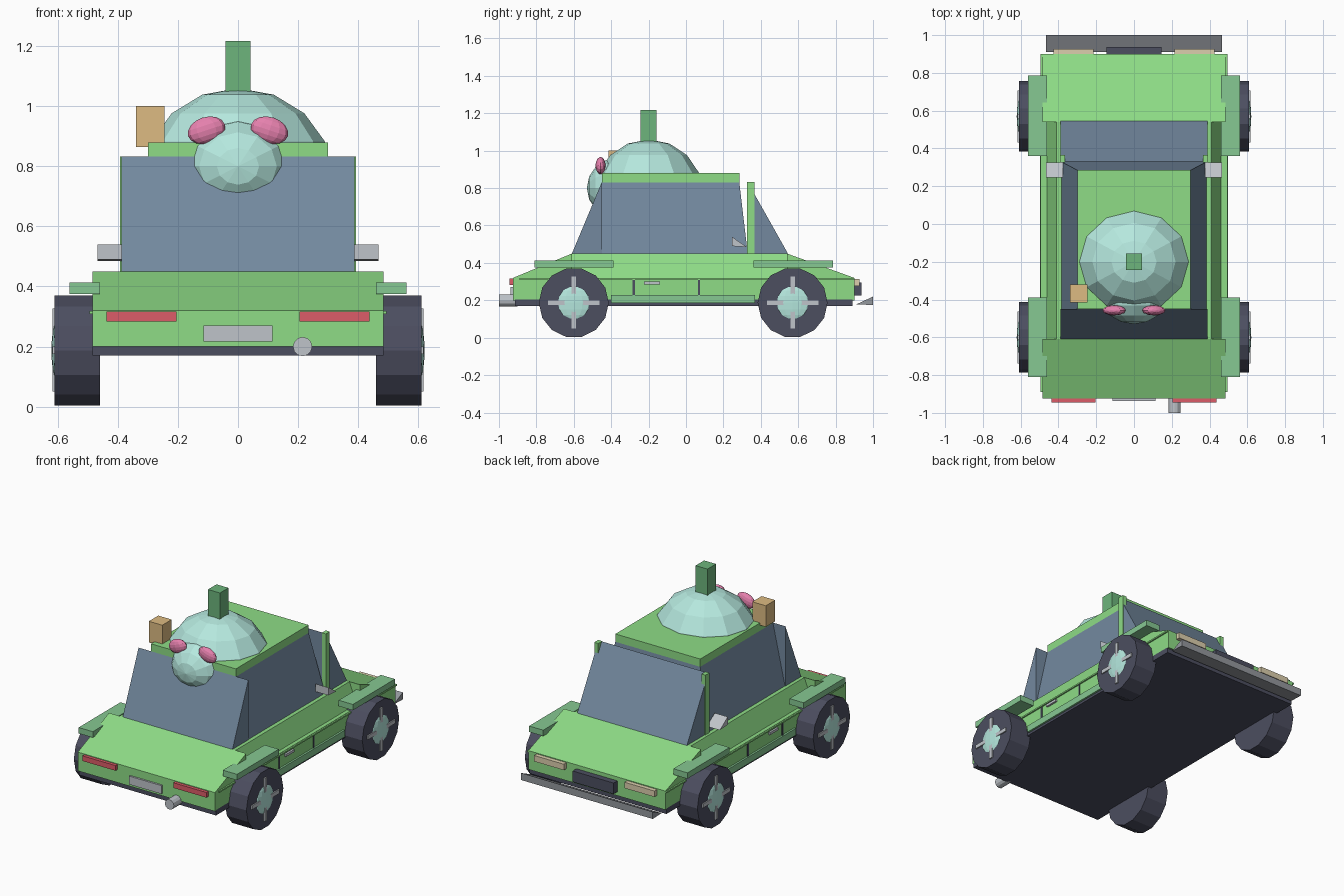
import bpy, bmesh
from math import pi, radians
from mathutils import Matrix, Vector

if "Cube" in bpy.data.objects:
    bpy.data.objects.remove(bpy.data.objects["Cube"])


def material(name, hexcode):
    m = bpy.data.materials.new(name)
    srgb = [int(hexcode[i:i + 2], 16) / 255 for i in (0, 2, 4)]
    m.diffuse_color = [((c + .055) / 1.055) ** 2.4 for c in srgb] + [1]
    m.use_nodes = True
    m.node_tree.nodes["Principled BSDF"].inputs["Base Color"].default_value = m.diffuse_color
    return m


GREEN = material("green_paint", "8EDC86")
FENDER = material("fender_green", "86C892")
HORN = material("deep_green", "6DB57C")
DARK = material("dark_rubber", "4C4E60")
GLASS = material("blue_glass", "73899F")
MINT = material("mint", "B5E8DE")
PINK = material("pink", "E681AE")
RED = material("red_lamp", "DC5C68")
TAN = material("tan", "DDBB82")
CREAM = material("cream_lamp", "DCCFAE")
GREY = material("light_grey", "BFC4CA")
STEEL = material("steel", "94989E")


def finish(name, bm, mat):
    bmesh.ops.recalc_face_normals(bm, faces=bm.faces)
    me = bpy.data.meshes.new(name)
    bm.to_mesh(me)
    bm.free()
    me.materials.append(mat)
    ob = bpy.data.objects.new(name, me)
    bpy.context.collection.objects.link(ob)
    return ob


def box(name, x, y, z, mat, top_x=None, top_y=None):
    """Box from (min, max) ranges, optionally with a different top rectangle."""
    bm = bmesh.new()
    bmesh.ops.create_cube(bm, size=1)
    for v in bm.verts:
        up = v.co.z > 0
        xr = top_x if up and top_x else x
        yr = top_y if up and top_y else y
        v.co = Vector((xr[v.co.x > 0], yr[v.co.y > 0], z[up]))
    return finish(name, bm, mat)


def prism(name, profile, x, mat):
    """Side (y, z) profile extruded across x."""
    bm = bmesh.new()
    face = bm.faces.new([bm.verts.new((x[0], p[0], p[1])) for p in profile])
    r = bmesh.ops.extrude_face_region(bm, geom=[face])
    vs = [g for g in r["geom"] if isinstance(g, bmesh.types.BMVert)]
    bmesh.ops.translate(bm, verts=vs, vec=(x[1] - x[0], 0, 0))
    return finish(name, bm, mat)


def cylinder(name, centre, radius, depth, axis, sides, mat):
    rot = Matrix.Rotation(pi / 2, 4, 'Y' if axis == 'x' else 'X')
    bm = bmesh.new()
    bmesh.ops.create_cone(bm, cap_ends=True, segments=sides, radius1=radius, radius2=radius,
                          depth=depth, matrix=Matrix.Translation(centre) @ rot)
    return finish(name, bm, mat)


def ball(name, centre, radii, mat, segs=12, rings=8, pole_y=False, tilt=0):
    bm = bmesh.new()
    bmesh.ops.create_uvsphere(bm, u_segments=segs, v_segments=rings, radius=1)
    if pole_y:
        bm.transform(Matrix.Rotation(pi / 2, 4, 'X'))
    bm.transform(Matrix.Translation(centre) @ Matrix.Rotation(tilt, 4, 'Y')
                 @ Matrix.Diagonal((*radii, 1)))
    return finish(name, bm, mat)


def mx(s, a, b):
    """Range a..b mirrored to side s."""
    return tuple(sorted((s * a, s * b)))


# Body
W = (-.485, .485)
box("underbody", W, (-.915, .89), (.17, .205), DARK)
box("lower_body", W, (-.925, .90), (.20, .32), GREEN)
prism("front_deck", [(-.925, .32), (-.61, .45), (-.61, .32)], W, GREEN)
prism("rear_deck", [(.90, .32), (.54, .45), (.54, .32)], W, GREEN)
box("shoulder", (-.46, .46), (-.61, .54), (.32, .45), GREEN, top_x=(-.41, .41))

# Cabin
G = (-.388, .388)
box("cabin_glass", (-.385, .385), (-.45, .33), (.45, .83), GLASS, (-.30, .30), (-.45, .285))
prism("front_windscreen", [(-.61, .45), (-.45, .832), (-.45, .45)], G, GLASS)
prism("rear_windscreen", [(.545, .45), (.33, .832), (.33, .45)], G, GLASS)
box("roof", (-.30, .30), (-.45, .285), (.83, .88), GREEN)

# Parts on both sides
for s, side in ((1, "right"), (-1, "left")):
    box(f"pillar_{side}", mx(s, .365, .393), (.325, .365), (.45, .832), GREEN)
    prism(f"mirror_{side}", [(.245, .54), (.245, .49), (.325, .485)], mx(s, .375, .467), GREY)
    box(f"trim_{side}", mx(s, .48, .494), (-.89, .90), (.309, .318), GREEN)
    box(f"sill_{side}", mx(s, .48, .497), (-.40, .37), (.185, .228), FENDER)
    for i, y in enumerate((-.28, .07)):
        box(f"door_gap_{side}_{i}", mx(s, .48, .489), (y - .006, y + .006), (.228, .309), DARK)
    box(f"door_handle_{side}", mx(s, .48, .497), (-.225, -.14), (.284, .30), GREY)
    box(f"tail_lamp_{side}", mx(s, .205, .438), (-.945, -.915), (.283, .316), RED)
    box(f"head_lamp_{side}", mx(s, .215, .425), (.89, .927), (.277, .315), CREAM)
    # Wheels and fenders
    for end, y, fy in (("front", -.60, (-.81, -.388)), ("rear", .57, (.36, .785))):
        tag = f"{end}_{side}"
        cylinder(f"tyre_{tag}", (s * .535, y, .187), .187, .15, 'x', 14, DARK)
        ball(f"hub_{tag}", (s * .605, y, .187), (.016, .092, .092), MINT)
        box(f"spoke_upright_{tag}", mx(s, .60, .618), (y - .012, y + .012), (.05, .327), GREY)
        box(f"spoke_level_{tag}", mx(s, .60, .618), (y - .138, y + .138), (.175, .2), GREY)
        box(f"fender_{tag}", mx(s, .46, .56), fy, (.375, .413), FENDER)

# End details
box("plate", (-.115, .115), (-.937, -.92), (.217, .27), GREY)
cylinder("exhaust", (.215, -.95, .20), .032, .10, 'y', 12, GREY)
box("grille", (-.145, .145), (.89, .938), (.225, .295), DARK)
prism("bumper", [(.91, .178), (1.0, .22), (1.0, .175)], (-.465, .465), STEEL)

# Creature on the roof
ball("creature_head", (0, -.20, .775), (.312, .29, .285), MINT)
ball("creature_snout", (0, -.37, .80), (.183, .16, .16), MINT, pole_y=True)
for s, side in ((1, "right"), (-1, "left")):
    ball(f"eye_{side}", (s * .105, -.457, .92), (.064, .027, .044), PINK, tilt=s * radians(18))
box("horn", (-.042, .042), (-.243, -.157), (1.04, 1.217), HORN)
box("roof_crate", (-.34, -.245), (-.415, -.32), (.865, 1.0), TAN)
